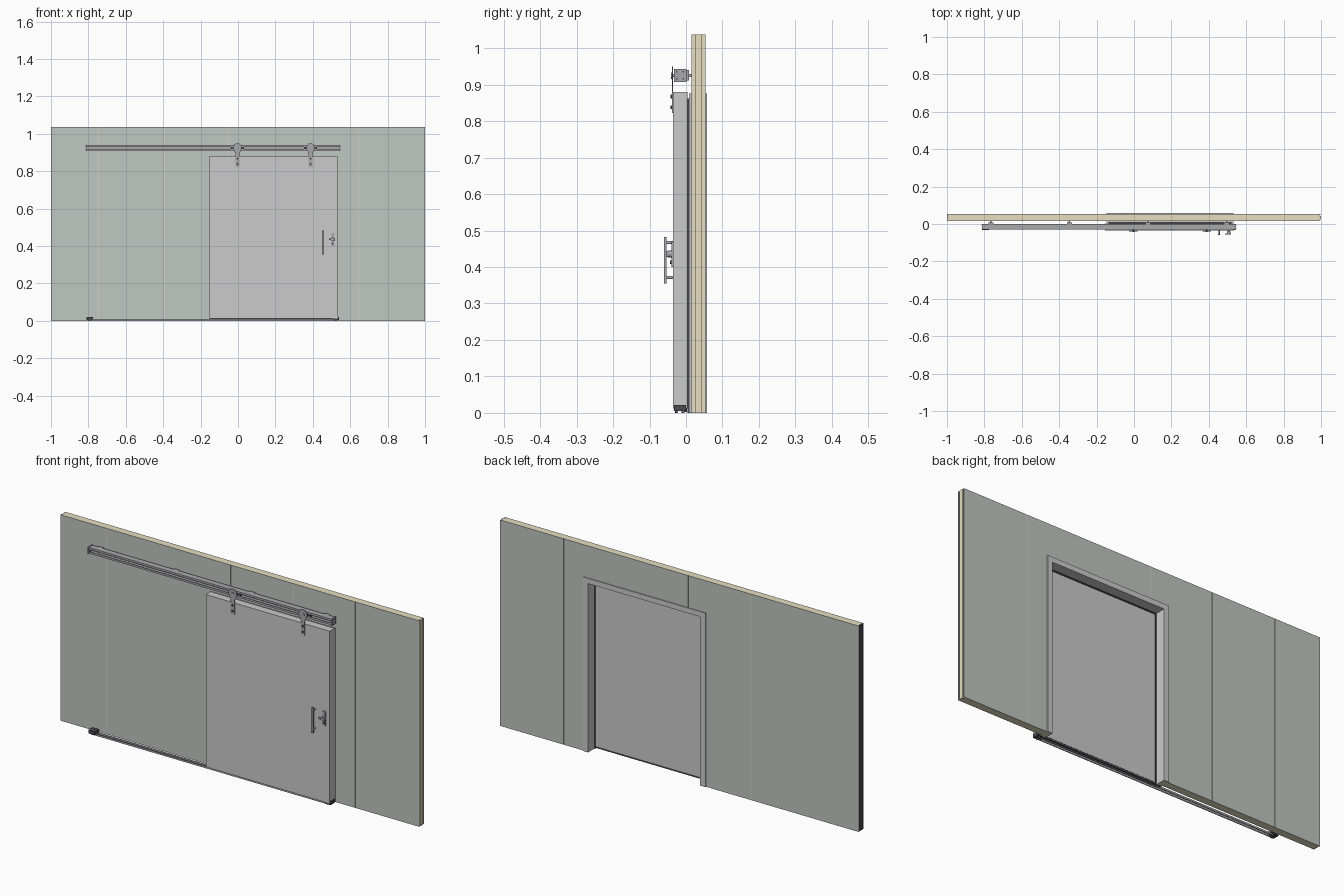
import bpy, bmesh, math
from mathutils import Vector

if "Cube" in bpy.data.objects:
    bpy.data.objects.remove(bpy.data.objects["Cube"])


def material(name, rgb):
    m = bpy.data.materials.new(name)
    m.diffuse_color = (*rgb, 1)
    m.use_nodes = True
    m.node_tree.nodes["Principled BSDF"].inputs["Base Color"].default_value = m.diffuse_color
    return m


SKIN = material("grey_green_skin", (0.53, 0.57, 0.54))
CORE = material("cream_core", (0.80, 0.73, 0.53))
DARK = material("dark_rubber", (0.07, 0.07, 0.08))
STEEL = material("steel", (0.40, 0.40, 0.42))


def prism(name, pts, axis, a, b, mat=None):
    """Extrude a 2D outline along an axis: x takes (y,z), y takes (x,z), z takes (x,y)."""
    i = "xyz".index(axis)

    def put(p, d):
        c = list(p)
        c.insert(i, d)
        return Vector(c)
    bm = bmesh.new()
    lo = [bm.verts.new(put(p, a)) for p in pts]
    hi = [bm.verts.new(put(p, b)) for p in pts]
    bm.faces.new(lo)
    bm.faces.new(hi)
    for k in range(len(pts)):
        n = (k + 1) % len(pts)
        bm.faces.new((lo[k], lo[n], hi[n], hi[k]))
    bmesh.ops.recalc_face_normals(bm, faces=bm.faces)
    me = bpy.data.meshes.new(name)
    bm.to_mesh(me)
    bm.free()
    ob = bpy.data.objects.new(name, me)
    bpy.context.collection.objects.link(ob)
    if mat:
        me.materials.append(mat)
    return ob


def box(name, x, y, z, mat=None):
    return prism(name, [(x[0], z[0]), (x[1], z[0]), (x[1], z[1]), (x[0], z[1])], "y", *y, mat)


def disc(name, cx, cz, r, y0, y1, mat=None, n=24):
    pts = [(cx + r * math.cos(2 * math.pi * k / n), cz + r * math.sin(2 * math.pi * k / n))
           for k in range(n)]
    ob = prism(name, pts, "y", y0, y1, mat)
    bpy.context.view_layer.objects.active = ob
    bpy.ops.object.select_all(action="DESELECT")
    ob.select_set(True)
    bpy.ops.object.shade_smooth_by_angle()
    return ob


def portal(name, x, top, inner_x, inner_top, y0, y1, mat=None):
    """Upside-down U around a doorway."""
    pts = [(x[0], 0), (x[0], top), (x[1], top), (x[1], 0), (inner_x[1], 0),
           (inner_x[1], inner_top), (inner_x[0], inner_top), (inner_x[0], 0)]
    return prism(name, pts, "y", y0, y1, mat)


# Wall: insulating core with a sheet skin on both sides, cut by panel joints
H = 1.037
HOLE, HOLE_TOP = (-0.126, 0.511), 0.856
portal("wall_core", (-0.994, 0.992), H, HOLE, HOLE_TOP, 0.0165, 0.0515, CORE)
box("wall_end_tongue", (0.992, 1.0), (0.025, 0.043), (0, H), CORE)
box("wall_end_gasket", (-0.998, -0.994), (0.0165, 0.0515), (0, H), DARK)
SEAMS = [-1.0, -0.745, -0.395, -0.05, 0.297, 0.643, 1.0]
GAP = 0.001
for side, y in (("front", (0.015, 0.0165)), ("back", (0.0515, 0.053))):
    for s0, s1 in zip(SEAMS, SEAMS[1:]):
        a = s0 + (GAP if s0 > -1 else 0)
        b = s1 - (GAP if s1 < 1 else 0)
        cuts = [a] + [h for h in HOLE if a < h < b] + [b]
        for c0, c1 in zip(cuts, cuts[1:]):
            over_door = HOLE[0] < (c0 + c1) / 2 < HOLE[1]
            box(side + "_wall_panel", (c0, c1), y, (HOLE_TOP if over_door else 0, H), SKIN)

# Door frame: lining through the wall and casing on both faces
IN, IN_TOP = (-0.12, 0.505), 0.85
portal("frame_lining", HOLE, HOLE_TOP, IN, IN_TOP, 0.015, 0.053)
for side, y in (("front", (0.008, 0.015)), ("back", (0.053, 0.058))):
    portal(side + "_casing", (-0.148, 0.532), 0.876, IN, IN_TOP, *y)

# Sliding door leaf with seals
box("door_leaf", (-0.155, 0.535), (-0.035, 0.004), (0.012, 0.88))
portal("door_gasket", (-0.135, 0.52), 0.862, (-0.115, 0.50), 0.845, 0.004, 0.008, DARK)
box("door_bottom_seal", (-0.15, 0.53), (-0.004, 0.003), (0.003, 0.012), DARK)

# Overhead rail: C section open to the front
c_section = [(-0.030, 0.910), (0, 0.910), (0, 0.940), (-0.030, 0.940), (-0.030, 0.930),
             (-0.026, 0.930), (-0.026, 0.936), (-0.004, 0.936), (-0.004, 0.914),
             (-0.026, 0.914), (-0.026, 0.920), (-0.030, 0.920)]
prism("rail", c_section, "x", -0.81, 0.542, STEEL)
for x, s in ((-0.81, -1), (0.542, 1)):
    box("rail_end_plate", sorted((x, x + s * 0.004)), (-0.033, 0.001), (0.908, 0.943), STEEL)
    for y in (-0.025, -0.007):
        for z in (0.916, 0.935):
            box("end_plate_bolt", sorted((x + s * 0.004, x + s * 0.006)),
                (y - 0.002, y + 0.002), (z - 0.002, z + 0.002), DARK)
for x in (-0.765, -0.345, 0.075, 0.495):
    box("rail_wall_bracket", (x - 0.013, x + 0.013), (0, 0.008), (0.911, 0.940), STEEL)
    box("bracket_wall_bolt", (x - 0.004, x + 0.004), (0.008, 0.015), (0.921, 0.929), STEEL)

# Hangers: round head, tapered strap, trolley wheel and bolts
for x in (-0.003, 0.388):
    arc = [(x + 0.023 * math.cos(math.radians(t)), 0.927 + 0.023 * math.sin(math.radians(t)))
           for t in range(-30, 211, 15)]
    strap = [(x - 0.011, 0.895), (x - 0.011, 0.823), (x + 0.011, 0.823), (x + 0.011, 0.895)]
    prism("hanger_strap", arc + strap, "y", -0.039, -0.035, STEEL)
    disc("hanger_wheel", x, 0.925, 0.010, -0.025, -0.006, DARK)
    disc("hanger_axle", x, 0.925, 0.004, -0.035, -0.025, STEEL)
    disc("hanger_hub", x, 0.925, 0.009, -0.041, -0.039, STEEL)
    box("trolley_body", (x - 0.034, x + 0.034), (-0.024, -0.012), (0.916, 0.934), DARK)
    for z in (0.868, 0.838):
        disc("hanger_bolt", x, z, 0.006, -0.042, -0.039, DARK, 6)

# Floor guide: two thin rails between end blocks
for y in (-0.026, -0.009):
    box("floor_guide_rail", (-0.80, 0.53), (y, y + 0.004), (0.0, 0.009), STEEL)
for x in (-0.793, 0.522):
    box("floor_guide_block", (x - 0.018, x + 0.018), (-0.033, 0.0), (0.005, 0.022), DARK)
    for y in (-0.026, -0.008):
        disc("guide_block_foot", x, 0.006, 0.006, y - 0.004, y + 0.004, DARK, 12)

# Pull bar
box("pull_bar", (0.450, 0.460), (-0.060, -0.054), (0.355, 0.483), STEEL)
for z in (0.371, 0.467):
    disc("pull_bar_standoff", 0.455, z, 0.004, -0.054, -0.035, STEEL, 16)

# Lock: backplate, hub and lever
box("lock_backplate", (0.499, 0.514), (-0.040, -0.035), (0.400, 0.470), STEEL)
disc("lock_hub", 0.506, 0.436, 0.010, -0.050, -0.040, STEEL)
prism("lock_lever", [(0.486, 0.433), (0.518, 0.428), (0.518, 0.444), (0.486, 0.440)],
      "y", -0.055, -0.050, STEEL)
disc("lock_cylinder", 0.506, 0.413, 0.005, -0.044, -0.040, DARK, 16)
